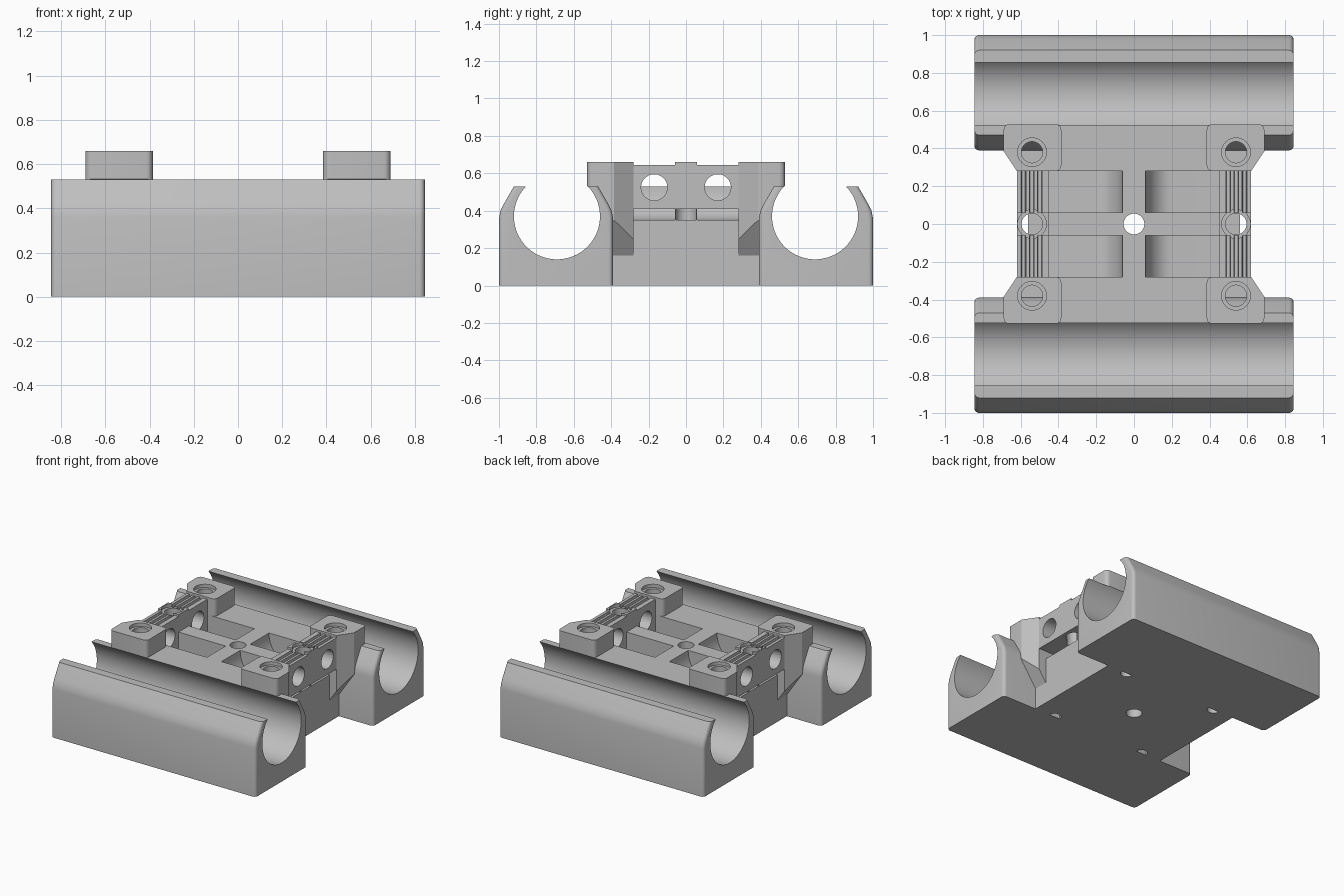
import bpy, bmesh, math
from mathutils import Vector

if "Cube" in bpy.data.objects:
    bpy.data.objects.remove(bpy.data.objects["Cube"])

grey = bpy.data.materials.new("plain grey")
grey.use_nodes = True
COLOUR = (0.52, 0.52, 0.52, 1)
grey.diffuse_color = COLOUR
grey.node_tree.nodes["Principled BSDF"].inputs["Base Color"].default_value = COLOUR
cutters, parts = [], []


def finish(name, bm, cutter=False):
    bmesh.ops.recalc_face_normals(bm, faces=bm.faces)
    mesh = bpy.data.meshes.new(name)
    bm.to_mesh(mesh)
    bm.free()
    ob = bpy.data.objects.new(name, mesh)
    bpy.context.collection.objects.link(ob)
    mesh.materials.append(grey)
    ob.hide_render = cutter
    (cutters if cutter else parts).append(ob)
    return ob


def prism(points, axis, lo, hi):
    """Extrude a 2D outline along x (y,z points), y (x,z points) or z (x,y points)."""
    place = {"x": lambda a, b, t: (t, a, b),
             "y": lambda a, b, t: (a, t, b),
             "z": lambda a, b, t: (a, b, t)}[axis]
    bm = bmesh.new()
    face = bm.faces.new([bm.verts.new(place(a, b, lo)) for a, b in points])
    new = bmesh.ops.extrude_face_region(bm, geom=[face])["geom"]
    move = Vector(place(0, 0, hi - lo))
    bmesh.ops.translate(bm, vec=move, verts=[v for v in new if isinstance(v, bmesh.types.BMVert)])
    bmesh.ops.recalc_face_normals(bm, faces=bm.faces)
    return bm


def rect(a0, a1, b0, b1):
    return [(a0, b0), (a1, b0), (a1, b1), (a0, b1)]


def circle(a, b, r, n=48):
    return [(a + r * math.cos(2 * math.pi * i / n), b + r * math.sin(2 * math.pi * i / n))
            for i in range(n)]


def round_edges(bm, test, size):
    edges = [e for e in bm.edges if test(e.verts[0].co, e.verts[1].co)]
    bmesh.ops.bevel(bm, geom=edges, offset=size, segments=5, profile=0.5, affect="EDGES")


def mirror(ob, x, y):
    mod = ob.modifiers.new("Mirror", "MIRROR")
    mod.use_axis = (x, y, False)
    mod.use_mirror_merge = False


def cut(ob, *tools):
    for tool in tools:
        mod = ob.modifiers.new("Cut", "BOOLEAN")
        mod.operation = "DIFFERENCE"
        mod.solver = "EXACT"
        mod.object = tool


# Cutters: bearing bores, screw holes, belt pockets
bore = finish("bore_cutter", prism(circle(0.69, 0.37, 0.23, 96), "x", -1, 1), True)
mirror(bore, False, True)
centre_hole = finish("centre_hole_cutter", prism(circle(0, 0, 0.055), "z", -0.1, 0.8), True)
base_hole = finish("base_hole_cutter", prism(circle(0.39, 0.39, 0.045), "z", -0.1, 0.12), True)
mirror(base_hole, True, True)

screw_cutters = []
for y in (0, 0.38):
    for r, depth in ((0.076, 0.635), (0.056, 0.35)):
        tool = finish("screw_cutter", prism(circle(0.54, y, r), "z", depth, 0.8), True)
        mirror(tool, True, y > 0)
        screw_cutters.append(tool)

curve = [(0.2 - 0.14 * math.cos(a), 0.53 - 0.18 * math.sin(a))
         for a in [math.pi / 2 * i / 12 for i in range(13)]]
pocket = finish("pocket_cutter",
                prism([(0.06, 0.6)] + curve + [(0.7, 0.35), (0.7, 0.6)], "y", 0.06, 0.28), True)
mirror(pocket, True, True)
rod_hole = finish("rod_hole_cutter", prism(circle(0.17, 0.525, 0.07), "x", 0.4, 0.7), True)
mirror(rod_hole, False, True)

# Bearing holders, front and back
side = [(1, 0), (1, 0.36), (0.992, 0.4), (0.975, 0.435), (0.92, 0.53)]
outline = side + [(1.39 - y, z) for y, z in reversed(side)]
bm = prism(outline, "x", -0.845, 0.845)
round_edges(bm, lambda p, q: abs(p.x - q.x) < 0.001 and abs(p.z - q.z) > 0.01, 0.025)
holder = finish("bearing_holders", bm)
cut(holder, bore)
mirror(holder, False, True)

# Central plate
core = finish("centre_plate", prism(rect(-0.56, 0.56, -0.525, 0.525), "z", 0, 0.53))
cut(core, bore, pocket, centre_hole, base_hole, *screw_cutters)

# Raised corner pads with sloping undersides
bm = prism([(0.385, 0.28), (0.62, 0.28), (0.69, 0.385), (0.69, 0.528), (0.385, 0.528)],
           "z", 0.16, 0.66)
round_edges(bm, lambda p, q: abs(p.z - q.z) > 0.1 and (p.y > 0.5 or p.x < 0.4), 0.03)
sliced = bmesh.ops.bisect_plane(bm, geom=bm.verts[:] + bm.edges[:] + bm.faces[:],
                                plane_co=(0.56, 0, 0.16), plane_no=(0.19, 0, -0.13),
                                clear_outer=True)
bmesh.ops.holes_fill(bm, edges=[e for e in bm.edges if e.is_boundary])
pads = finish("corner_pads", bm)
cut(pads, bore, base_hole, *screw_cutters)
mirror(pads, True, True)

# Toothed belt clamps between the pads
teeth = []
for i in range(4):
    x = 0.615 - i * 0.043
    teeth += [(x, 0.645), (x - 0.018, 0.645), (x - 0.022, 0.61), (x - 0.039, 0.61)]
clamp = finish("belt_clamps",
               prism([(0.45, 0.41), (0.62, 0.41), (0.62, 0.645)] + teeth[:-2]
                     + [(0.45, 0.645)], "y", -0.285, 0.285))
web = finish("clamp_webs", prism(rect(0.45, 0.62, -0.06, 0.06), "z", 0.41, 0.66))
for ob in (clamp, web):
    cut(ob, rod_hole, *screw_cutters)
    mirror(ob, True, False)

# Apply modifiers, remove cutters, shade
depsgraph = bpy.context.evaluated_depsgraph_get()
baked = [bpy.data.meshes.new_from_object(ob.evaluated_get(depsgraph)) for ob in parts]
for ob, mesh in zip(parts, baked):
    ob.modifiers.clear()
    ob.data = mesh
for tool in cutters:
    bpy.data.objects.remove(tool)
bpy.ops.object.select_all(action="DESELECT")
for ob in parts:
    ob.select_set(True)
bpy.context.view_layer.objects.active = parts[0]
bpy.ops.object.shade_smooth_by_angle(angle=math.radians(25))
